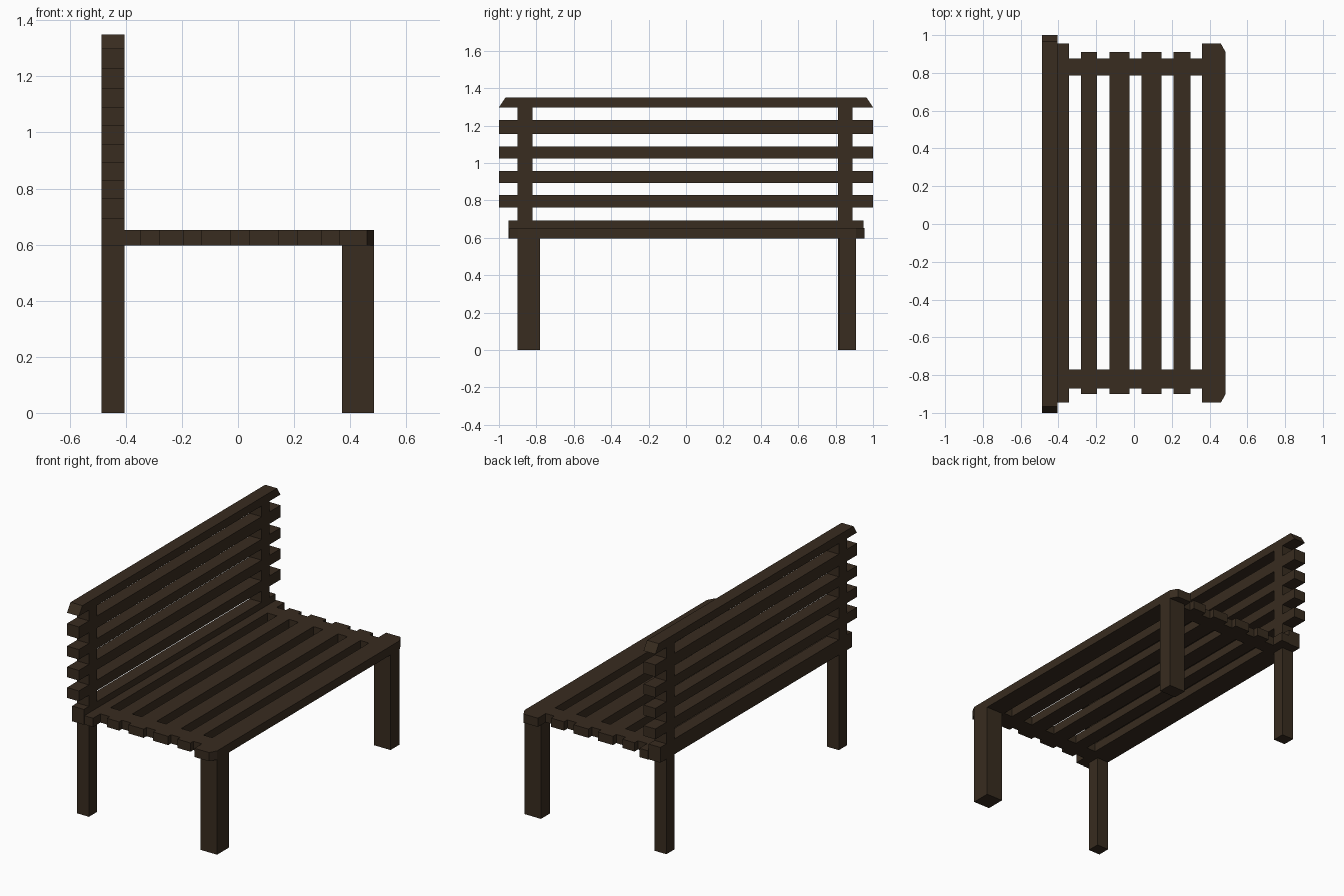
import bpy, bmesh
from mathutils import Vector

if "Cube" in bpy.data.objects:
    bpy.data.objects.remove(bpy.data.objects["Cube"])

wood = bpy.data.materials.new("dark_wood")
wood.diffuse_color = (0.04, 0.025, 0.014, 1)
wood.use_nodes = True
wood.node_tree.nodes["Principled BSDF"].inputs["Base Color"].default_value = wood.diffuse_color


def finish(name, bm):
    bmesh.ops.recalc_face_normals(bm, faces=bm.faces)
    me = bpy.data.meshes.new(name)
    bm.to_mesh(me)
    bm.free()
    me.materials.append(wood)
    ob = bpy.data.objects.new(name, me)
    bpy.context.collection.objects.link(ob)
    return ob


def panel(name, rects, to3d, thickness, moves):
    """One clean slab from the union of flush rectangles (u0, u1, v0, v1)."""
    us = sorted({u for r in rects for u in r[:2]})
    vs = sorted({v for r in rects for v in r[2:]})
    bm = bmesh.new()
    verts = {}

    def vert(u, v):
        if (u, v) not in verts:
            verts[u, v] = bm.verts.new(to3d(*moves.get((u, v), (u, v))))
        return verts[u, v]

    for a, b in zip(us, us[1:]):
        for c, d in zip(vs, vs[1:]):
            u, v = (a + b) / 2, (c + d) / 2
            if any(r[0] < u < r[1] and r[2] < v < r[3] for r in rects):
                bm.faces.new([vert(a, c), vert(b, c), vert(b, d), vert(a, d)])
    bmesh.ops.remove_doubles(bm, verts=bm.verts, dist=1e-5)
    out = bmesh.ops.extrude_face_region(bm, geom=bm.faces[:], use_keep_orig=True)
    new = [g for g in out["geom"] if isinstance(g, bmesh.types.BMVert)]
    bmesh.ops.translate(bm, verts=new, vec=Vector(thickness))
    return finish(name, bm)


# Seat: long slats joined by two flush cross rails, front corners clipped
seat = [(-0.405, -0.345, -0.945, 0.955), (0.36, 0.46, -0.945, 0.955),
        (0.46, 0.485, -0.945, 0.955)]
for x0, x1 in [(-0.28, -0.195), (-0.13, -0.025), (0.04, 0.145), (0.21, 0.3)]:
    seat.append((x0, x1, -0.90, 0.91))
seat += [(-0.405, 0.36, 0.785, 0.877), (-0.405, 0.36, -0.872, -0.77)]
panel("seat", seat, lambda u, v: (u, v, 0.597), (0, 0, 0.055),
      {(0.485, 0.955): (0.485, 0.91), (0.485, -0.945): (0.485, -0.90)})

# Backrest: horizontal slats flush with posts that run down as the rear legs
back = [(-0.95, 0.95, 0.597, 0.693), (-1, 1, 1.297, 1.35)]
for z0, z1 in [(0.763, 0.828), (0.893, 0.957), (1.025, 1.088), (1.155, 1.23)]:
    back.append((-1, 1, z0, z1))
back += [(-0.9, -0.82, 0, 1.297), (0.812, 0.89, 0, 1.297)]
panel("backrest_and_rear_legs", back, lambda u, v: (-0.487, u, v), (0.082, 0, 0),
      {(-1, 1.35): (-0.965, 1.35), (1, 1.35): (0.965, 1.35)})

# Front legs
for side, y0, y1 in [("right", -0.9, -0.78), ("left", 0.82, 0.91)]:
    panel("front_leg_" + side, [(0.37, 0.485, y0, y1)],
          lambda u, v: (u, v, 0), (0, 0, 0.597), {})
